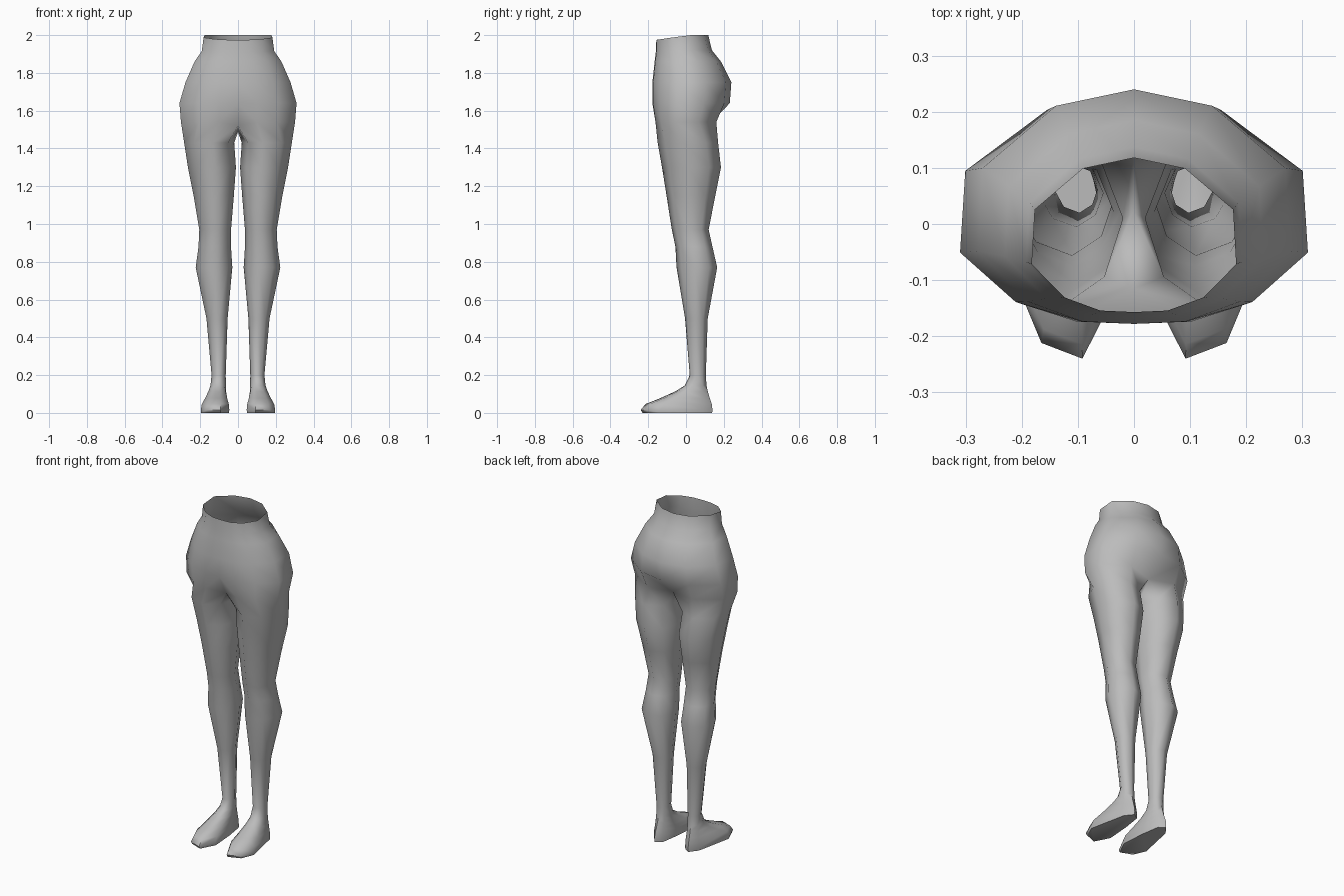
import bpy, bmesh, math

if "Cube" in bpy.data.objects:
    bpy.data.objects.remove(bpy.data.objects["Cube"])

skin = bpy.data.materials.new("plain grey")
skin.diffuse_color = (0.5, 0.5, 0.5, 1)
skin.use_nodes = True
skin.node_tree.nodes["Principled BSDF"].inputs["Base Color"].default_value = skin.diffuse_color

bm = bmesh.new()


def add_ring(points):
    return [bm.verts.new(p) for p in points]


def bridge(upper, lower, closed):
    n = len(upper)
    for i in range(n if closed else n - 1):
        j = (i + 1) % n
        bm.faces.new((upper[i], lower[i], lower[j], upper[j]))


# Half of the hip cross-section, front centre round to back centre
HIP = [(0, -1), (.33, -.98), (.68, -.81), (1, -.38), (.97, .33), (.5, .86), (0, 1)]


def hip_points(z_front, z_back, width, front, back):
    mid, half = (front + back) / 2, (back - front) / 2
    return [(u * width, mid + v * half,
             z_front + (z_back - z_front) * min(1, (v + 1) * .8))
            for u, v in HIP]


# Pelvis: front z, back z, half width, front y, back y
pelvis = [(1.975, 2.0, .182, -.157, .118),
          (1.91, 1.92, .192, -.160, .137),
          (1.86, 1.86, .230, -.166, .185),
          (1.75, 1.75, .278, -.178, .240),
          (1.64, 1.64, .310, -.178, .232)]
rings = [add_ring(hip_points(*row)) for row in pelvis]
for a, b in zip(rings, rings[1:]):
    bridge(a, b, False)

# Top of the thigh, closed by three crotch points on the centre line
thigh = add_ring(hip_points(1.54, 1.54, .302, -.165, .185)[1:6])
crotch = add_ring([(0, .125, 1.53), (0, .02, 1.485), (0, -.115, 1.52)])
bridge(rings[-1], [crotch[2]] + thigh + [crotch[0]], False)
previous = thigh + crotch

# Leg cross-section, from the front round the outside to the inside
LEG = [(-.15, -1), (.6, -.75), (1, -.1), (.85, .6),
       (.1, 1), (-.65, .75), (-1, 0), (-.75, -.65)]

# Leg: z, inner x, outer x, front y, back y
leg = [(1.43, .020, .285, -.150, .170),
       (1.30, .011, .265, -.127, .185),
       (1.15, .022, .235, -.103, .155),
       (.97, .037, .205, -.075, .120),
       (.88, .037, .209, -.056, .140),
       (.77, .030, .224, -.050, .165),
       (.50, .055, .167, -.005, .115),
       (.20, .065, .140, .020, .105)]
for z, x0, x1, y0, y1 in leg:
    outline = [((x0 + x1) / 2 + u * (x1 - x0) / 2,
                (y0 + y1) / 2 + v * (y1 - y0) / 2) for u, v in LEG]
    ring = add_ring([(x, y, z) for x, y in outline])
    bridge(previous, ring, True)
    previous = ring
ankle = outline

# Foot: blends from the ankle outline to the sole outline
SOLE = [(.092, -.24), (.165, -.212), (.197, -.135), (.150, .09),
        (.112, .14), (.075, .115), (.058, .0), (.046, -.15)]
for t, z in [(.10, .145), (.30, .113), (.60, .078), (.90, .047), (1, .016), (.96, 0)]:
    ring = add_ring([(a[0] + (s[0] - a[0]) * t, a[1] + (s[1] - a[1]) * t, z)
                     for a, s in zip(ankle, SOLE)])
    bridge(previous, ring, True)
    previous = ring
bm.faces.new(previous[::-1])

mesh = bpy.data.meshes.new("hips_and_legs")
bm.to_mesh(mesh)
bm.free()
mesh.materials.append(skin)
body = bpy.data.objects.new("hips_and_legs", mesh)
bpy.context.collection.objects.link(body)
bpy.context.view_layer.objects.active = body
body.select_set(True)
bpy.ops.object.shade_smooth_by_angle(angle=math.radians(60))

# Second half
mirror = body.modifiers.new("mirror", 'MIRROR')
mirror.use_clip = True
mirror.merge_threshold = 0.001
